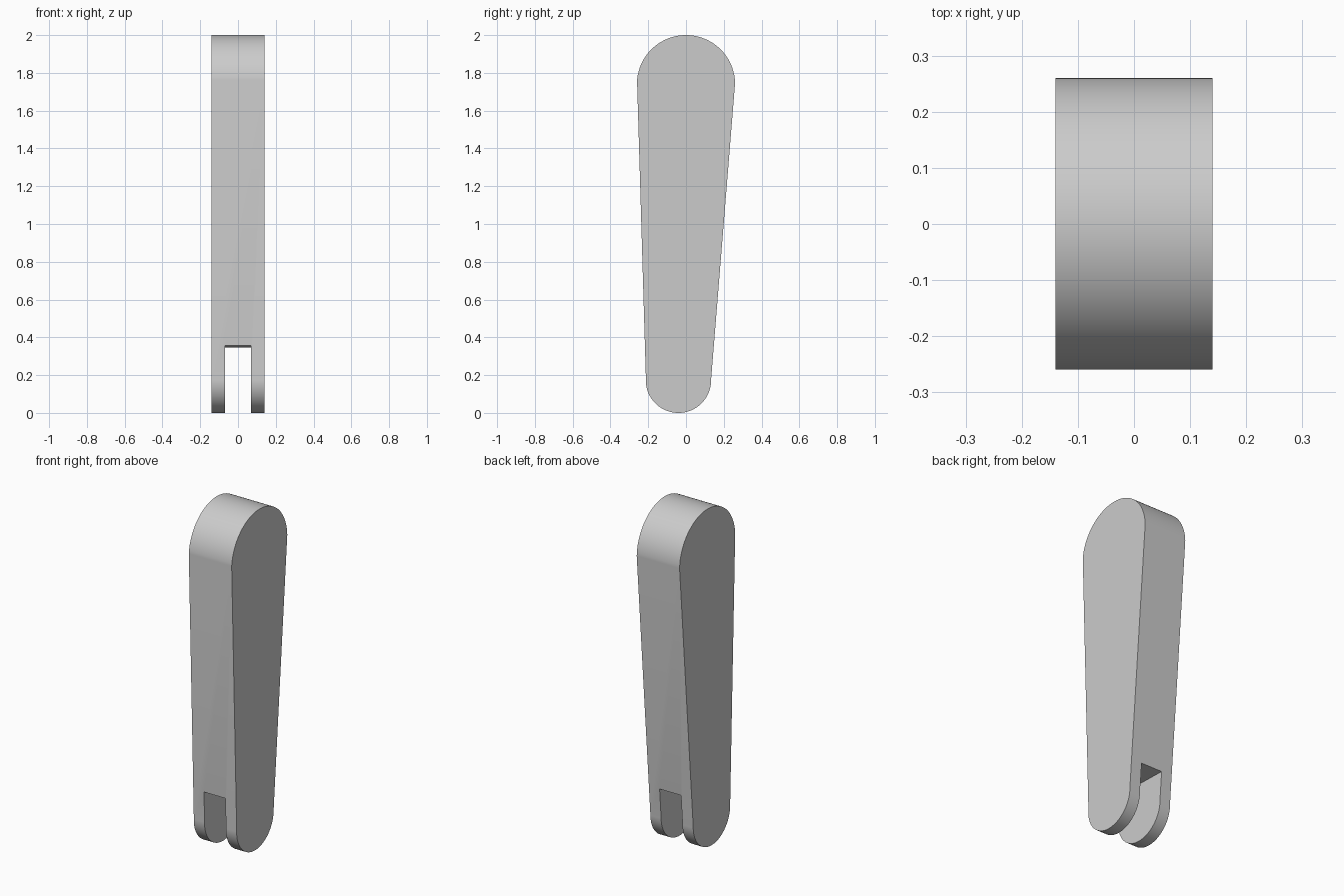
import bpy, bmesh, math
from mathutils import Vector

if "Cube" in bpy.data.objects:
    bpy.data.objects.remove(bpy.data.objects["Cube"], do_unlink=True)

HALF_WIDTH = 0.14
TOP, TOP_R = Vector((0.0, 1.74)), 0.26          # (y, z) centre and radius
LOW, LOW_R = Vector((-0.04, 0.173)), 0.173
SEGMENTS = 48

grey = bpy.data.materials.new("light_grey")
grey.use_nodes = True
grey.diffuse_color = (0.6, 0.6, 0.6, 1)
grey.node_tree.nodes["Principled BSDF"].inputs["Base Color"].default_value = grey.diffuse_color

# Outline: two arcs joined by their common tangents
axis = TOP - LOW
tilt = math.atan2(axis.y, axis.x)
spread = math.acos((LOW_R - TOP_R) / axis.length)


def arc(centre, radius, start, end):
    angles = [start + (end - start) * i / SEGMENTS for i in range(SEGMENTS + 1)]
    return [centre + radius * Vector((math.cos(a), math.sin(a))) for a in angles]


outline = arc(TOP, TOP_R, tilt - math.pi + spread, tilt + math.pi - spread)
outline += arc(LOW, LOW_R, tilt + math.pi - spread, tilt + math.pi + spread)

# Arm body: extruded outline
bm = bmesh.new()
face = bm.faces.new([bm.verts.new((-HALF_WIDTH, p.x, p.y)) for p in outline])
side = bmesh.ops.extrude_face_region(bm, geom=[face])
bmesh.ops.translate(bm, vec=(2 * HALF_WIDTH, 0, 0),
                    verts=[v for v in side["geom"] if isinstance(v, bmesh.types.BMVert)])
bmesh.ops.recalc_face_normals(bm, faces=bm.faces)
mesh = bpy.data.meshes.new("arm")
bm.to_mesh(mesh)
bm.free()
arm = bpy.data.objects.new("arm", mesh)
bpy.context.collection.objects.link(arm)
mesh.materials.append(grey)

# Fork slot: box cutter square to the arm's axis
lean = tilt - math.pi / 2
direction = axis.normalized()
slot_end = LOW + direction * 0.178
centre = slot_end - direction * 0.4
bpy.ops.mesh.primitive_cube_add(size=1, location=(0, centre.x, centre.y), rotation=(lean, 0, 0))
cutter = bpy.context.object
cutter.name = "slot_cutter"
cutter.scale = (0.14, 1, 0.8)
cutter.hide_render = True
cutter.data.materials.append(grey)
bpy.context.view_layer.update()

cut = arm.modifiers.new("slot", "BOOLEAN")
cut.operation = "DIFFERENCE"
cut.solver = "EXACT"
cut.object = cutter

bpy.ops.object.select_all(action="DESELECT")
arm.select_set(True)
bpy.context.view_layer.objects.active = arm
bpy.ops.object.modifier_apply(modifier=cut.name)
bpy.data.objects.remove(cutter, do_unlink=True)
bpy.ops.object.shade_smooth_by_angle(angle=math.radians(30))
